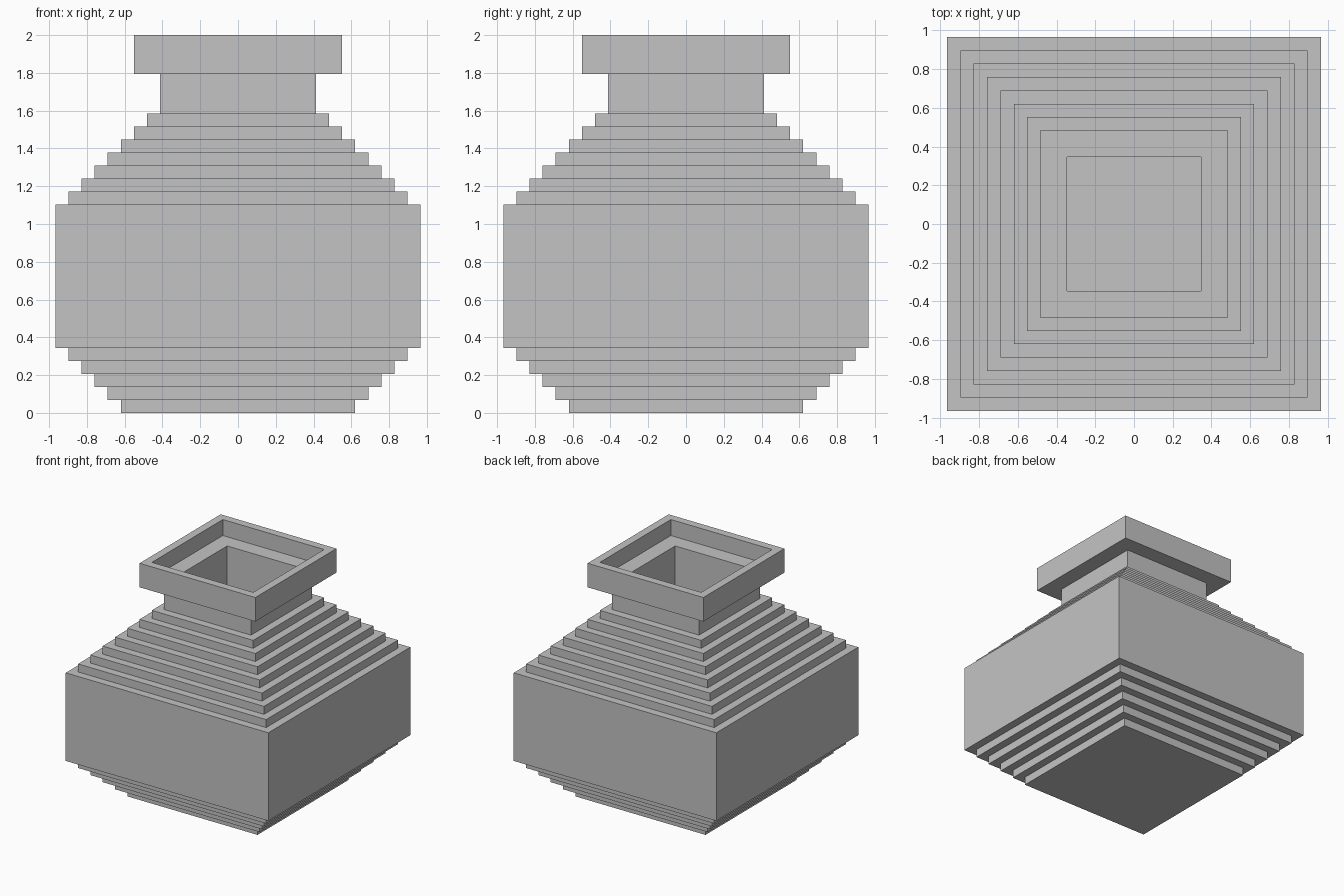
import bpy
import bmesh

# Remove the default cube
cube = bpy.data.objects.get("Cube")
if cube:
    bpy.data.objects.remove(cube, do_unlink=True)

# The pot is stacked from square layers, 29 units tall
LAYERS = 29
UNIT = 2 / LAYERS

# Clay material
clay = bpy.data.materials.new("grey_clay")
clay.use_nodes = True
grey = (0.55, 0.55, 0.55, 1)
clay.diffuse_color = grey
clay.node_tree.nodes["Principled BSDF"].inputs["Base Color"].default_value = grey

# Half width of every layer: foot steps, belly, shoulder steps, neck, rim
outer = list(range(9, 14)) + [14] * 11 + list(range(13, 6, -1)) + [6] * 3 + [8] * 3
# The cavity keeps a wall at least one unit thick and a one-unit floor
padded = outer + [outer[-1]]
inner = [min(padded[k - 1:k + 2]) - 1 for k in range(1, LAYERS)]


def stepped_profile(widths, base):
    """Corner points (half width, height) of a stack, without flat repeats."""
    points = []
    for k, width in enumerate(widths):
        if points and points[-1][0] == width:
            points[-1] = (width, base + k + 1)
        else:
            points += [(width, base + k), (width, base + k + 1)]
    return points


def square_ring(bm, half, height):
    corners = [(-1, -1), (1, -1), (1, 1), (-1, 1)]
    return [bm.verts.new((x * half * UNIT, y * half * UNIT, height * UNIT))
            for x, y in corners]


def loft_squares(name, profile):
    """Skin square rings along a profile and cap both ends."""
    bm = bmesh.new()
    rings = [square_ring(bm, half, height) for half, height in profile]
    for low, high in zip(rings, rings[1:]):
        for i in range(4):
            j = (i + 1) % 4
            bm.faces.new((low[i], low[j], high[j], high[i]))
    bm.faces.new(rings[0][::-1])
    bm.faces.new(rings[-1])
    bmesh.ops.recalc_face_normals(bm, faces=bm.faces)
    mesh = bpy.data.meshes.new(name)
    bm.to_mesh(mesh)
    bm.free()
    mesh.materials.append(clay)
    obj = bpy.data.objects.new(name, mesh)
    bpy.context.collection.objects.link(obj)
    return obj


# Outside up to the rim, then back down the inside to the floor
outside = stepped_profile(outer, 0)
inside = stepped_profile(inner, 1)
loft_squares("stepped_pot", outside + inside[::-1])
